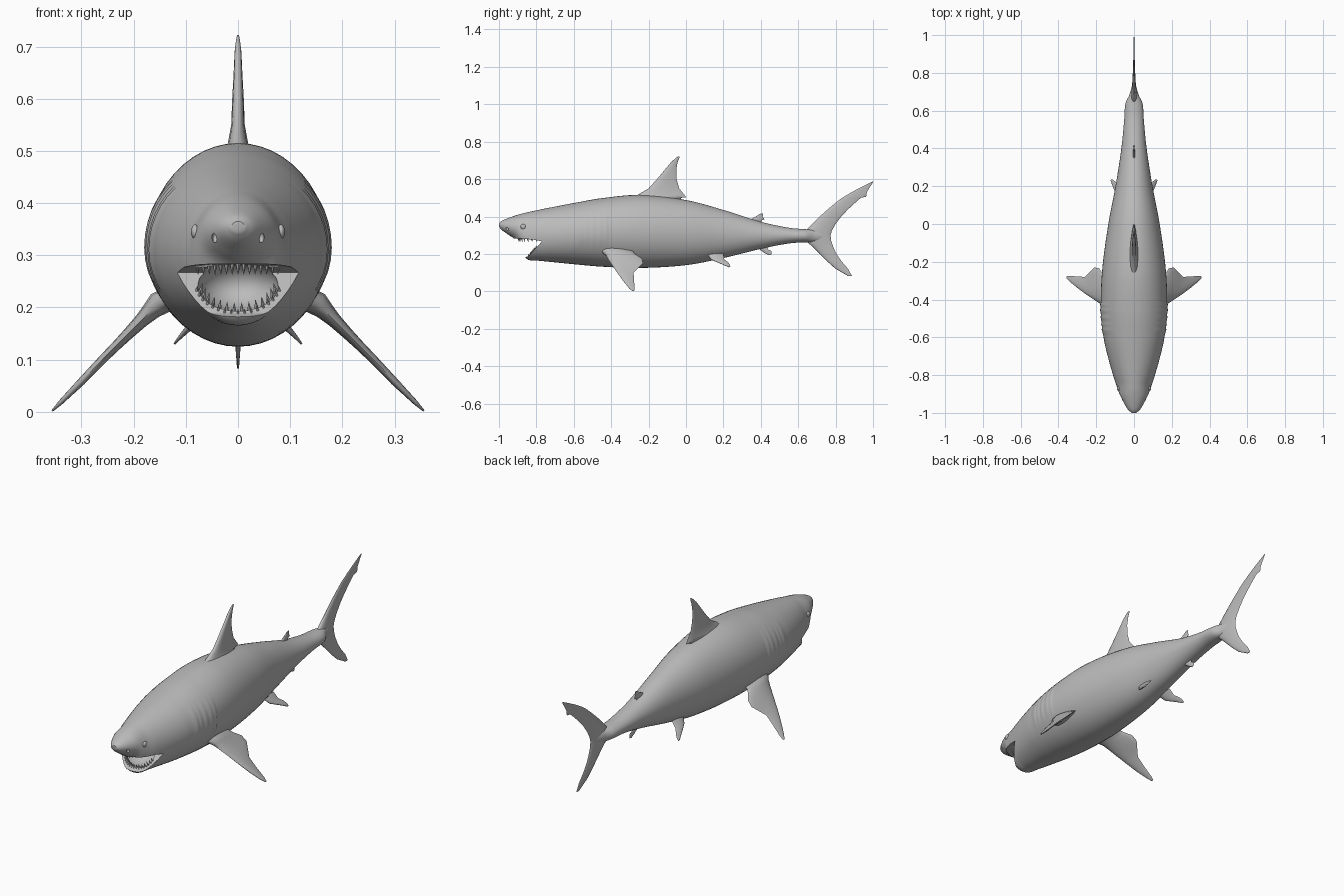
import bpy, bmesh, math
from mathutils import Vector

if "Cube" in bpy.data.objects:
    bpy.data.objects.remove(bpy.data.objects["Cube"])

skin = bpy.data.materials.new("shark grey")
skin.diffuse_color = (0.5, 0.5, 0.5, 1)
skin.use_nodes = True
skin.node_tree.nodes["Principled BSDF"].inputs["Base Color"].default_value = skin.diffuse_color


def make(name, bm):
    bmesh.ops.recalc_face_normals(bm, faces=bm.faces)
    me = bpy.data.meshes.new(name)
    bm.to_mesh(me)
    bm.free()
    me.materials.append(skin)
    ob = bpy.data.objects.new(name, me)
    bpy.context.collection.objects.link(ob)
    return ob


def smooth(ob, deg=40):
    bpy.ops.object.select_all(action='DESELECT')
    ob.select_set(True)
    bpy.context.view_layer.objects.active = ob
    bpy.ops.object.shade_smooth_by_angle(angle=math.radians(deg))


def loft(bm, rings):
    vs = [[bm.verts.new(p) for p in r] for r in rings]
    n = len(vs[0])
    for a, b in zip(vs, vs[1:]):
        for i in range(n):
            bm.faces.new((a[i], a[(i + 1) % n], b[(i + 1) % n], b[i]))
    bm.faces.new(vs[0])
    bm.faces.new(vs[-1][::-1])


def sample(table, t):
    """Smooth interpolation through rows of (t, values...)."""
    i = max(k for k in range(len(table) - 1) if table[k][0] <= t + 1e-9)
    a, b = table[i], table[i + 1]
    p, q = table[max(i - 1, 0)], table[min(i + 2, len(table) - 1)]
    h = b[0] - a[0]
    s = (t - a[0]) / h
    out = []
    for k in range(1, len(a)):
        ma = (b[k] - p[k]) / (b[0] - p[0]) * h
        mb = (q[k] - a[k]) / (q[0] - a[0]) * h
        out.append((2*s**3 - 3*s*s + 1) * a[k] + (s**3 - 2*s*s + s) * ma
                   + (3*s*s - 2*s**3) * b[k] + (s**3 - s*s) * mb)
    return out


# Body: y, top z, bottom z, half width
BODY = [(-1, .365, .345, .012), (-.985, .377, .328, .03), (-.95, .392, .303, .052),
        (-.91, .406, .272, .072), (-.88, .415, .215, .085), (-.85, .422, .172, .095),
        (-.8, .433, .165, .111), (-.7, .453, .155, .139), (-.6, .472, .145, .161),
        (-.45, .498, .132, .175), (-.25, .515, .125, .169), (0, .488, .14, .136),
        (.2, .435, .178, .098), (.4, .372, .227, .067), (.55, .34, .256, .052),
        (.64, .332, .262, .045), (.68, .33, .262, .026), (.73, .32, .27, .011)]
rings = []
N, M = 180, 48
for j in range(N + 1):
    y = -1 + 1.73 * (j / N) ** 1.15
    top, bot, w = sample(BODY, y)
    ring = []
    for i in range(M):
        a = 2 * math.pi * i / M
        z = (top + bot) / 2 + (top - bot) / 2 * math.sin(a)
        gill = 0
        if -.59 < y < -.42:      # five overlapping gill flaps on each side
            saw = ((y + .59) / .034) % 1
            gill = .005 * saw * max(0, 1 - ((z - .34) / .1) ** 4)
        ring.append((math.cos(a) * (w + gill), y, z))
    rings.append(ring)
bm = bmesh.new()
loft(bm, rings)
body = make("body", bm)


def ball(name, centre, radii):
    bm = bmesh.new()
    bmesh.ops.create_uvsphere(bm, u_segments=24, v_segments=14, radius=1)
    for v in bm.verts:
        v.co = Vector([c + r * k for c, r, k in zip(centre, radii, v.co)])
    return make(name, bm)


# Cutters for the open mouth, its cavity and the nostrils
bm = bmesh.new()
gap = [(-1.1, .286), (-.9, .283), (-.82, .277), (-.77, .267), (-.8, .235), (-.84, .19), (-.87, .178), (-1.1, .1)]
loft(bm, [[(x, y, z) for y, z in gap] for x in (-.3, .3)])
cutters = [make("mouth_gap_cutter", bm),
           ball("mouth_cavity_cutter", (0, -.8, .243), (.078, .09, .055))]
for s in (-1, 1):
    cutters.append(ball("nostril_cutter", (s * .044, -.95, .335), (.006, .014, .011)))
bpy.context.view_layer.objects.active = body
for c in cutters:
    c.hide_render = True
    m = body.modifiers.new("cut", 'BOOLEAN')
    m.operation, m.solver, m.object = 'DIFFERENCE', 'EXACT', c
    bpy.ops.object.modifier_apply(modifier=m.name)
for c in cutters:
    bpy.data.objects.remove(c)
smooth(body)


def fin(name, sections, normal):
    """Loft of thin foil sections: leading point, trailing point, half thickness."""
    n = Vector(normal).normalized()
    rings = []
    for lead, trail, th in sections:
        a, b = Vector(lead), Vector(trail)
        ring = []
        for i in range(16):
            t = 2 * math.pi * i / 16
            u = (1 - math.cos(t)) / 2
            ring.append(a.lerp(b, u) + n * (th * math.sin(t) * (1.25 - .8 * u)))
        rings.append(ring)
    bm = bmesh.new()
    loft(bm, rings)
    ob = make(name, bm)
    smooth(ob, 60)
    return ob


def upright(name, rows):
    fin(name, [((0, a, z), (0, b, z), th) for z, a, b, th in rows], (1, 0, 0))


# Upright fins: z, leading y, trailing y, half thickness
upright("dorsal_fin", [(.46, -.31, -.04, .04), (.5, -.285, -.025, .03), (.503, -.28, 0, .026),
                       (.515, -.26, -.008, .021), (.55, -.2, -.036, .014), (.6, -.155, -.05, .012),
                       (.65, -.113, -.052, .009), (.69, -.08, -.045, .007), (.713, -.055, -.036, .004),
                       (.722, -.042, -.034, .002)])
upright("second_dorsal_fin", [(.35, .31, .4, .008), (.38, .335, .405, .007), (.385, .345, .42, .006),
                              (.4, .373, .41, .004), (.415, .398, .413, .002)])
upright("anal_fin", [(.25, .37, .43, .008), (.222, .395, .44, .006), (.216, .405, .457, .005),
                     (.205, .42, .458, .004), (.194, .44, .455, .002)])
upright("tail_fin", [(.083, .865, .887, .002), (.12, .80, .867, .005), (.16, .755, .832, .007),
                     (.2, .715, .804, .009), (.24, .675, .786, .012), (.27, .64, .776, .016),
                     (.3, .62, .773, .018), (.325, .64, .78, .016), (.36, .675, .8, .012),
                     (.4, .715, .83, .009), (.44, .76, .868, .007), (.48, .808, .912, .005),
                     (.5, .835, .935, .004), (.506, .845, .963, .004), (.53, .885, .967, .003),
                     (.56, .942, .985, .002), (.58, .982, .998, .0015), (.586, .995, 1, .001)])

# Paired fins: x, z, leading y, trailing y, half thickness
PECTORAL = [(.11, .225, -.47, -.27, .03), (.15, .208, -.445, -.28, .026), (.165, .195, -.43, -.265, .02),
            (.185, .175, -.418, -.235, .015), (.21, .15, -.402, -.23, .012), (.235, .125, -.385, -.255, .01),
            (.26, .1, -.368, -.28, .009), (.3, .058, -.338, -.278, .008), (.34, .018, -.305, -.274, .005),
            (.356, .002, -.288, -.277, .002)]
PELVIC = [(.06, .2, .11, .2, .01), (.085, .17, .135, .205, .008), (.1, .155, .17, .225, .006),
          (.112, .142, .2, .235, .004), (.122, .13, .225, .237, .002)]
for s, side in ((-1, "left"), (1, "right")):
    for name, rows in (("pectoral_fin_", PECTORAL), ("pelvic_fin_", PELVIC)):
        fin(name + side, [((s * x, a, z), (s * x, b, z), th) for x, z, a, b, th in rows], (s, 0, 1))
    # Eye set into the side of the head
    smooth(ball("eye_" + side, (s * .082, -.87, .345), (.008, .014, .014)))


# Teeth: rows of small cones following each jaw
def tooth(bm, base, tip, r):
    base, tip = Vector(base), Vector(tip)
    axis = (tip - base).normalized()
    side = axis.orthogonal().normalized()
    up = axis.cross(side)
    ring = [bm.verts.new(base + r * (side * math.cos(t) + up * math.sin(t)))
            for t in (2 * math.pi * i / 6 for i in range(6))]
    top = bm.verts.new(tip)
    bm.faces.new(ring)
    for i in range(6):
        bm.faces.new((ring[i], ring[(i + 1) % 6], top))


bm = bmesh.new()
for i in range(15):
    k = (i - 7) / 7
    x, y = .078 * k, -.896 + .095 * k * k
    tooth(bm, (x, y, .285), (x * .98, y + .004, .262), .0055)
make("upper_teeth", bm)

bm = bmesh.new()
for rx, lift, n in ((.086, 0, 17), (.077, .012, 14)):
    for i in range(n):
        a = math.radians(-72 + 144 * i / (n - 1))
        x, z = rx * math.sin(a), .25 - .067 * math.cos(a) + lift * math.cos(a)
        y = -.845 + (z - .18) * .85
        tooth(bm, (x, y + .004, z - .006), (x * .93, y - .002, z + .015), .005)
make("lower_teeth", bm)
